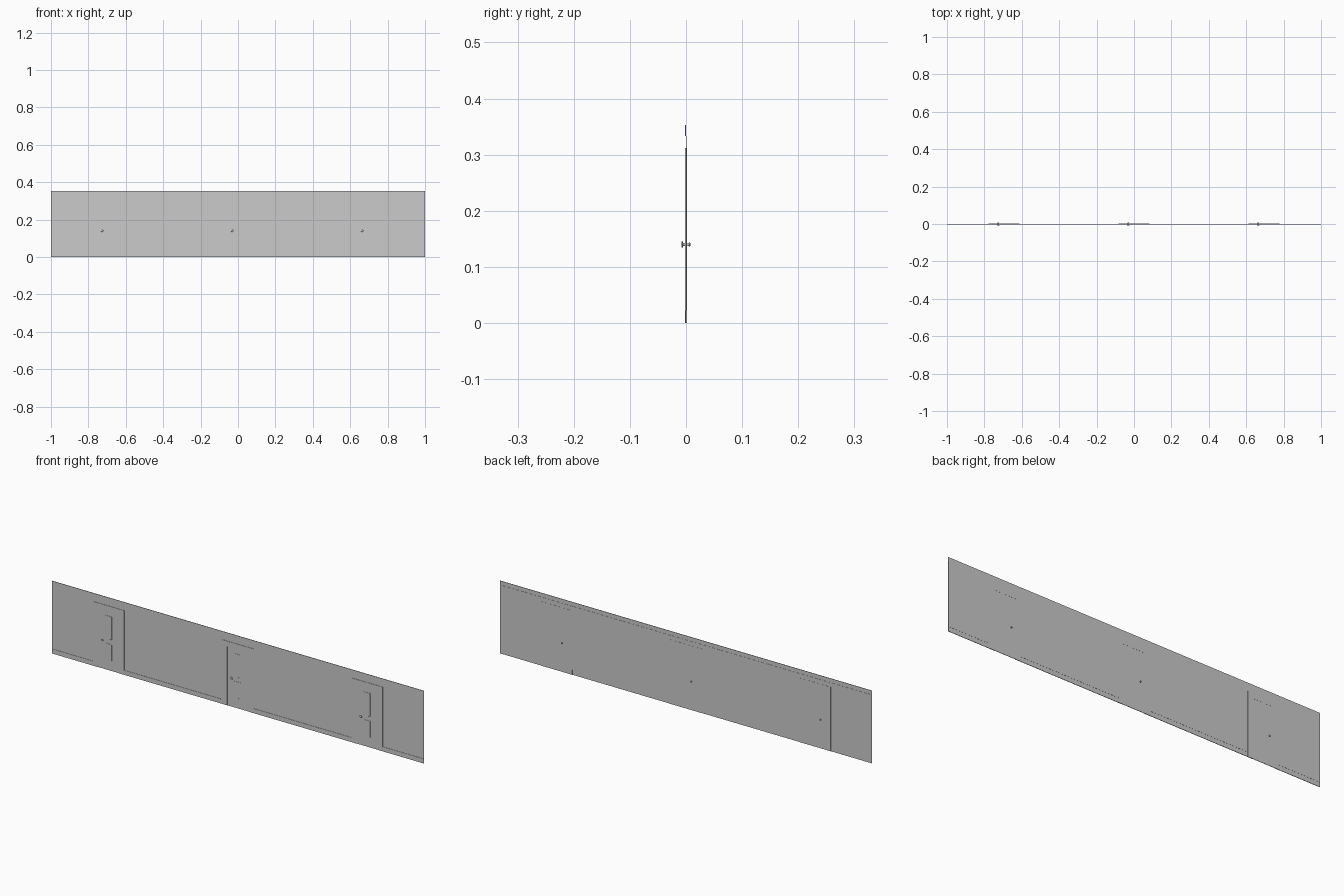
import bpy, bmesh, math

if "Cube" in bpy.data.objects:
    bpy.data.objects.remove(bpy.data.objects["Cube"])


def box(name, x0, x1, y0, y1, z0, z1, bevel=0.0):
    bm = bmesh.new()
    bmesh.ops.create_cube(bm, size=1)
    for v in bm.verts:
        v.co.x = (x0 + x1) / 2 + v.co.x * (x1 - x0)
        v.co.y = (y0 + y1) / 2 + v.co.y * (y1 - y0)
        v.co.z = (z0 + z1) / 2 + v.co.z * (z1 - z0)
    me = bpy.data.meshes.new(name)
    bm.to_mesh(me)
    bm.free()
    ob = bpy.data.objects.new(name, me)
    bpy.context.collection.objects.link(ob)
    if bevel:
        m = ob.modifiers.new("edge", 'BEVEL')
        m.width, m.segments = bevel, 1
    return ob


def turned(name, x, z, profile, sides=16):
    """Lathe (y, radius) points around an axis along y."""
    bm = bmesh.new()
    rings = []
    for y, r in profile:
        rings.append([bm.verts.new((x + r * math.cos(2 * math.pi * i / sides), y,
                                    z + r * math.sin(2 * math.pi * i / sides)))
                      for i in range(sides)])
    for a, b in zip(rings, rings[1:]):
        for i in range(sides):
            j = (i + 1) % sides
            bm.faces.new((a[i], a[j], b[j], b[i]))
    bm.faces.new(rings[0])
    bm.faces.new(rings[-1])
    bmesh.ops.recalc_face_normals(bm, faces=bm.faces)
    me = bpy.data.meshes.new(name)
    bm.to_mesh(me)
    bm.free()
    ob = bpy.data.objects.new(name, me)
    bpy.context.collection.objects.link(ob)
    bpy.context.view_layer.objects.active = ob
    ob.select_set(True)
    bpy.ops.object.shade_smooth_by_angle()
    ob.select_set(False)


DOORS = (-0.695, 0.0, 0.695)
HALF, OUTER = 0.057, 0.084       # door leaf and casing half widths
DOOR_H, CASING_H, BASE_H, CROWN_Z, TOP = 0.287, 0.312, 0.022, 0.333, 0.353

# wall sections between doors, strips over doors, and baseboards
edges = [-1.0] + [e for d in DOORS for e in (d - OUTER, d + OUTER)] + [1.0]
for a, b in zip(edges[::2], edges[1::2]):
    box("wall_section", a, b, -0.0004, 0.001, BASE_H, CROWN_Z)
    box("baseboard", a, b, -0.0018, 0.0004, 0, BASE_H)
for d in DOORS:
    box("wall_over_door", d - OUTER, d + OUTER, -0.0004, 0.001, CASING_H, CROWN_Z)

# crown strip
box("crown_strip", -1, 1, -0.0018, 0.0002, CROWN_Z, TOP)

for d in DOORS:
    # casing
    for s in (-1, 1):
        xs = sorted((d + s * HALF, d + s * OUTER))
        box("casing_side", xs[0], xs[1], -0.002, 0.0016, 0, DOOR_H)
    box("casing_top", d - OUTER, d + OUTER, -0.002, 0.0016, DOOR_H, CASING_H)
    # door leaf with raised panels
    box("door_leaf", d - HALF, d + HALF, -0.0008, 0.0012, 0, DOOR_H)
    for z0, z1 in ((0.048, 0.128), (0.15, 0.263)):
        box("door_panel", d - 0.017, d + 0.017, -0.0013, 0, z0, z1, 0.0004)
    # knobs on both sides
    turned("door_knob", d - 0.031, 0.14,
           [(-0.008, 0.003), (-0.0075, 0.0055), (-0.006, 0.006), (-0.005, 0.003),
            (-0.002, 0.002), (0.003, 0.002), (0.005, 0.003), (0.0065, 0.0035),
            (0.008, 0.002)])
